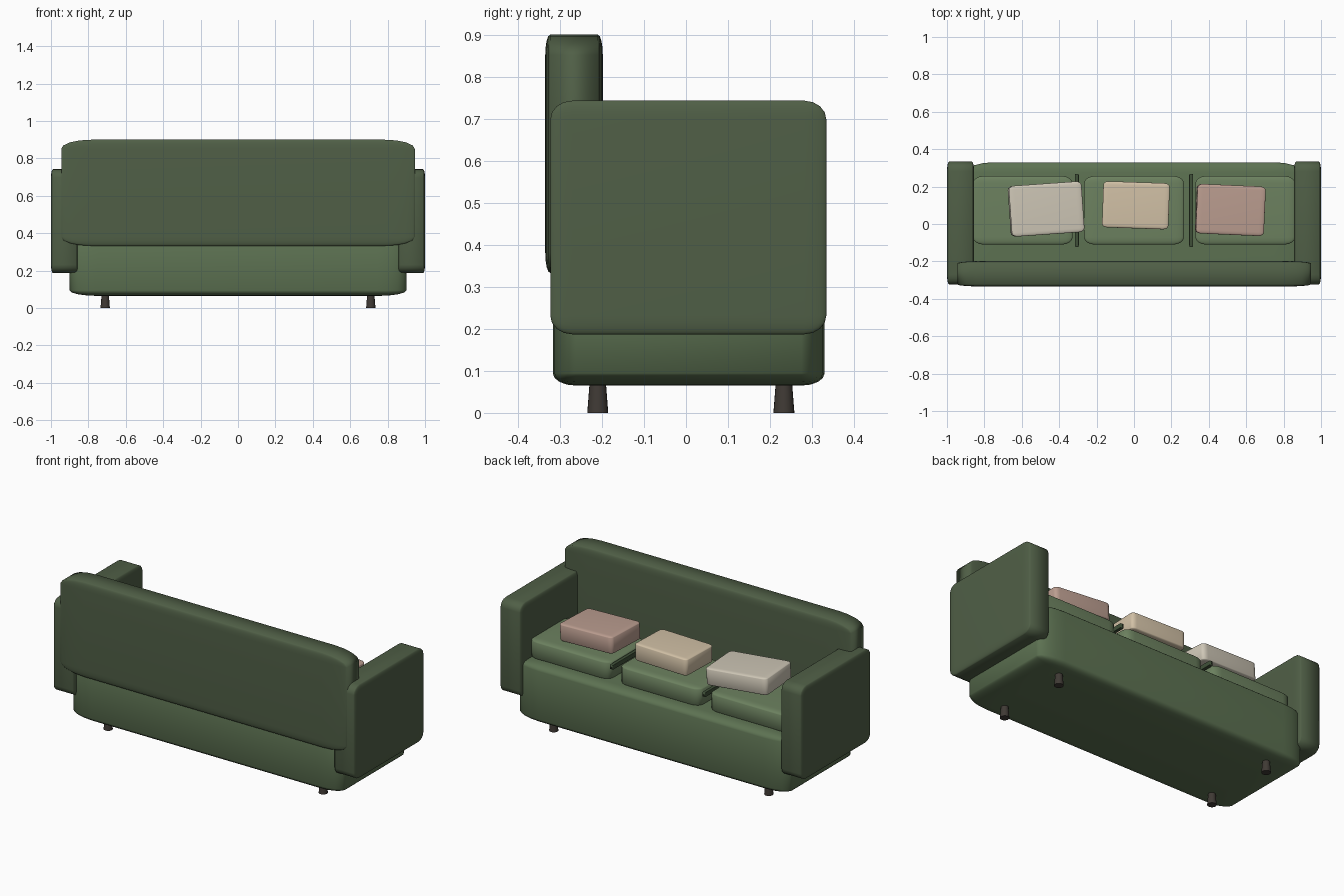
import bpy, math

if "Cube" in bpy.data.objects:
    bpy.data.objects.remove(bpy.data.objects["Cube"])


def material(name, rgb):
    m = bpy.data.materials.new(name)
    m.diffuse_color = (*rgb, 1)
    m.use_nodes = True
    m.node_tree.nodes["Principled BSDF"].inputs["Base Color"].default_value = m.diffuse_color
    return m


DARK = material("dark_green", (0.08, 0.115, 0.062))
GREEN = material("green", (0.11, 0.17, 0.085))
LIGHT = material("light_green", (0.15, 0.22, 0.115))
SEAM = material("seam_green", (0.05, 0.08, 0.04))
WOOD = material("dark_wood", (0.05, 0.042, 0.035))
CREAM = material("cream", (0.62, 0.57, 0.47))
SAND = material("sand", (0.64, 0.53, 0.38))
PINK = material("dusty_pink", (0.50, 0.34, 0.28))


def finish(ob, name, mat):
    ob.name = name
    ob.data.materials.append(mat)
    bpy.ops.object.shade_smooth_by_angle(angle=math.radians(35))
    return ob


def soft_box(name, x, y, z, mat, ratio=0.085, rot=(0, 0, 0)):
    """Rounded unit cube stretched to the given (min, max) ranges, so rounding stretches too."""
    bpy.ops.mesh.primitive_cube_add(size=1)
    ob = bpy.context.object
    bev = ob.modifiers.new("round", 'BEVEL')
    bev.width, bev.segments = ratio, 4
    bpy.ops.object.modifier_apply(modifier="round")
    ob.location = [(a + b) / 2 for a, b in (x, y, z)]
    ob.scale = [b - a for a, b in (x, y, z)]
    ob.rotation_euler = [math.radians(a) for a in rot]
    return finish(ob, name, mat)


# main body
soft_box("base", (-0.9, 0.9), (-0.317, 0.33), (0.065, 0.41), GREEN)
soft_box("backrest", (-0.945, 0.945), (-0.335, -0.198), (0.333, 0.9), DARK)

# arms
for side, x in (("left", (-1, -0.855)), ("right", (0.855, 1))):
    soft_box(side + "_arm", x, (-0.323, 0.334), (0.187, 0.743), DARK, 0.08)

# seat cushions
for side, cx in (("left", -0.595), ("middle", 0), ("right", 0.595)):
    soft_box(side + "_seat_cushion", (cx - 0.267, cx + 0.267), (-0.11, 0.257),
             (0.4, 0.517), LIGHT, 0.11)

# dark strips between the cushions
for side, cx in (("left", -0.305), ("right", 0.305)):
    soft_box(side + "_seam", (cx - 0.01, cx + 0.01), (-0.122, 0.268),
             (0.485, 0.512), SEAM, 0.06)

# loose pillows: centre x, y, z, width, depth, tilt, turn
for side, cx, cy, cz, w, d, tilt, turn, mat in (
        ("left", -0.47, 0.08, 0.6, 0.39, 0.272, 4, 4, CREAM),
        ("middle", 0.01, 0.1, 0.602, 0.355, 0.247, 0, -2, SAND),
        ("right", 0.515, 0.075, 0.585, 0.365, 0.265, 3, -2.5, PINK)):
    soft_box(side + "_pillow", (cx - w / 2, cx + w / 2), (cy - d / 2, cy + d / 2),
             (cz - 0.052, cz + 0.052), mat, 0.08, (0, tilt, turn))

# legs, slightly wider at the floor
for side, x in (("left", -0.71), ("right", 0.71)):
    for row, y in (("back", -0.21), ("front", 0.233)):
        bpy.ops.mesh.primitive_cone_add(vertices=20, radius1=0.025, radius2=0.018,
                                        depth=0.09, location=(x, y, 0.045))
        finish(bpy.context.object, f"{row}_{side}_leg", WOOD)
